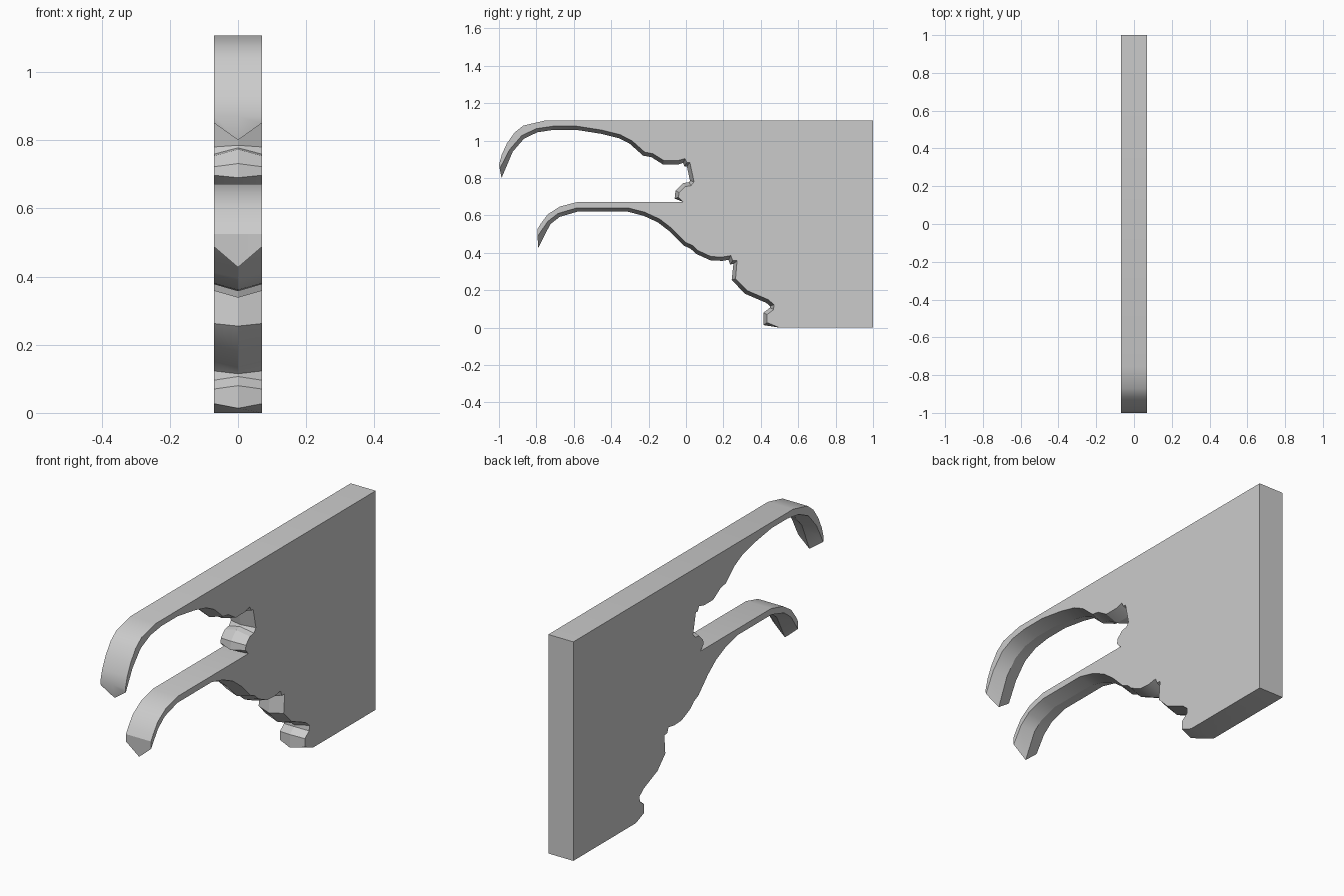
import bpy
import bmesh
from mathutils import Vector

HALF_WIDTH = 0.07
RIDGE = 0.02  # how far the centre ridge stands out from the carved edge

cube = bpy.data.objects.get("Cube")
if cube:
    bpy.data.objects.remove(cube, do_unlink=True)

# Outline pieces as (y, z) in thousandths, running along the front edge downwards
upper_arm_top = [(1000, 0), (1000, 1107), (-755, 1107), (-870, 1080), (-917, 1043),
                 (-958, 984), (-985, 925), (-1000, 870)]
upper_carving = [(-996, 850), (-943, 952), (-878, 1027), (-800, 1064), (-710, 1077),
                 (-584, 1077), (-450, 1056), (-353, 1032), (-290, 1000), (-220, 938),
                 (-177, 930), (-118, 893), (-43, 893), (-5, 904), (5, 882), (21, 882),
                 (43, 780), (27, 759), (-5, 754), (-37, 722), (-40, 697)]
lower_arm_top = [(-16, 672), (-580, 672), (-675, 647), (-740, 605), (-777, 555), (-795, 525)]
lower_carving = [(-794, 487), (-740, 567), (-685, 610), (-584, 640), (-310, 640),
                 (-220, 617), (-140, 580), (-75, 530), (0, 455), (37, 438), (64, 412),
                 (134, 380), (193, 377), (240, 385), (250, 358), (273, 358), (265, 262),
                 (327, 198), (439, 150), (471, 123), (468, 96), (434, 70), (434, 27)]
foot = [(500, 0)]


def points(piece):
    return [Vector(p) / 1000 for p in piece]


def outward(a, b):
    """Unit normal of an outline segment, pointing away from the wood."""
    d = (b - a).normalized()
    return Vector((d.y, -d.x))


def raised(piece, after, tip_drop):
    """Carved edge pushed outwards with mitred corners to form the centre ridge."""
    pts = points(piece)
    ring = pts + points(after[:1])
    result = [pts[0] + Vector(tip_drop)]
    for before, here, following in zip(ring, ring[1:], ring[2:]):
        n1, n2 = outward(before, here), outward(here, following)
        mid = (n1 + n2).normalized()
        result.append(here + mid * RIDGE / max(mid.dot(n1), 0.75))
    return result


side = points(upper_arm_top + upper_carving + lower_arm_top + lower_carving + foot)
ridge = (points(upper_arm_top) + raised(upper_carving, lower_arm_top, (0.01, -0.05))
         + points(lower_arm_top) + raised(lower_carving, foot, (0.004, -0.06))
         + points(foot))

# Two flat cheeks joined through the ridge line
bm = bmesh.new()


def loop(x, outline):
    return [bm.verts.new((x, p.x, p.y)) for p in outline]


right = loop(-HALF_WIDTH, side)
centre = loop(0, ridge)
left = loop(HALF_WIDTH, side)
bm.faces.new(right)
bm.faces.new(left[::-1])
for edge_a, edge_b in ((right, centre), (centre, left)):
    for i in range(len(side)):
        j = (i + 1) % len(side)
        bm.faces.new((edge_a[i], edge_b[i], edge_b[j], edge_a[j]))
bmesh.ops.recalc_face_normals(bm, faces=bm.faces)

mesh = bpy.data.meshes.new("carved_bracket")
bm.to_mesh(mesh)
bm.free()
bracket = bpy.data.objects.new("carved_bracket", mesh)
bpy.context.collection.objects.link(bracket)

# Plain grey finish
grey = bpy.data.materials.new("light_grey")
grey.use_nodes = True
colour = (0.6, 0.6, 0.6, 1)
grey.diffuse_color = colour
for node in grey.node_tree.nodes:
    if node.type == "BSDF_PRINCIPLED":
        node.inputs["Base Color"].default_value = colour
mesh.materials.append(grey)

bpy.ops.object.select_all(action="DESELECT")
bracket.select_set(True)
bpy.context.view_layer.objects.active = bracket
bpy.ops.object.shade_smooth_by_angle(angle=0.5)
